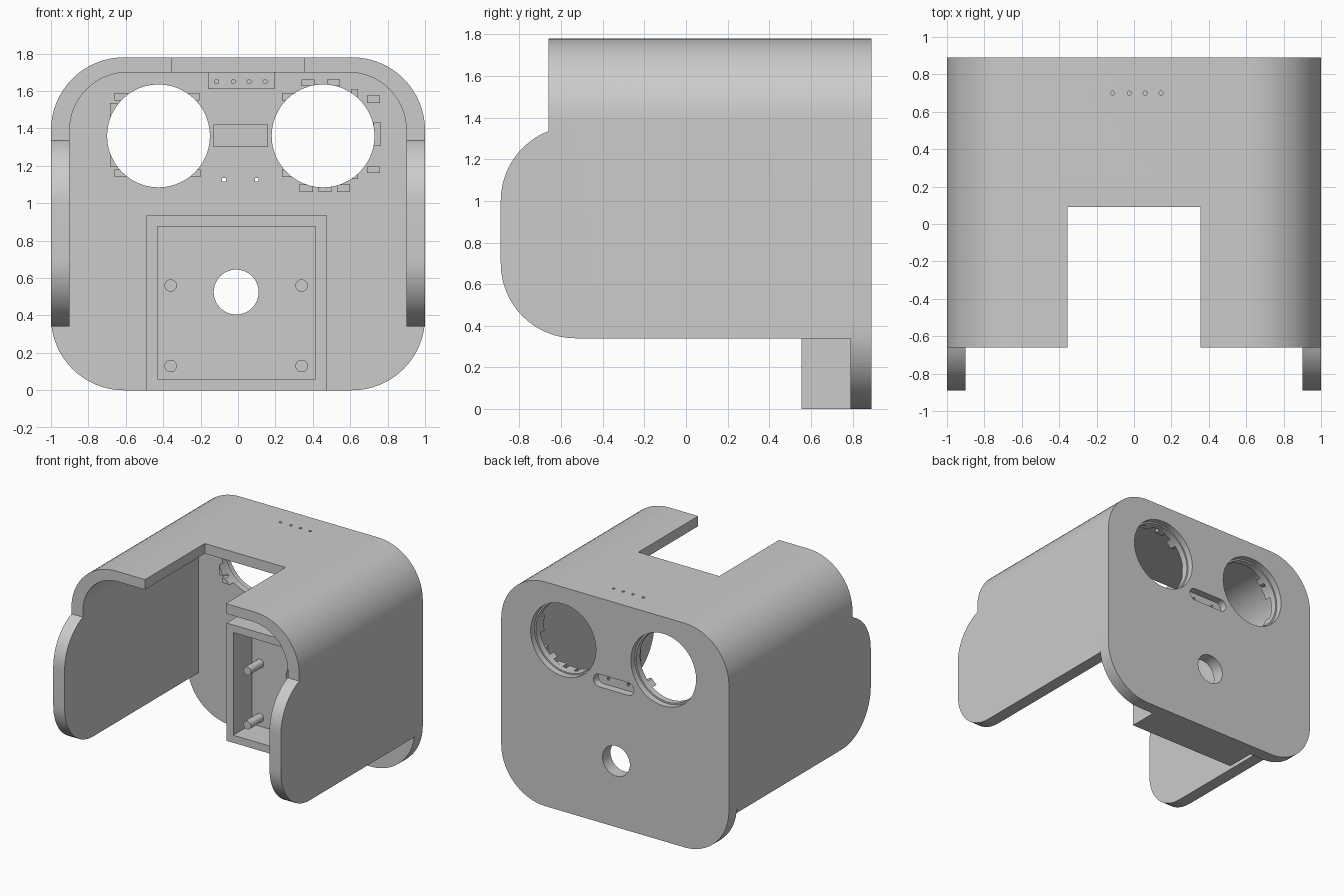
import bpy, bmesh
from math import sin, cos, pi, radians

cube = bpy.data.objects.get("Cube")
if cube:
    bpy.data.objects.remove(cube, do_unlink=True)

grey = bpy.data.materials.new("light_grey")
grey.use_nodes = True
colour = (0.6, 0.6, 0.6, 1)
grey.diffuse_color = colour
grey.node_tree.nodes["Principled BSDF"].inputs["Base Color"].default_value = colour

FRONT, BACK = 0.79, 0.89      # faces of the rear plate
PLACE = {"x": lambda u, v, t: (t, u, v),
         "y": lambda u, v, t: (u, t, v),
         "z": lambda u, v, t: (u, v, t)}


def arc(cu, cv, r, a0, a1, n=16):
    steps = [radians(a0 + (a1 - a0) * i / n) for i in range(n + 1)]
    return [(cu + r * cos(a), cv + r * sin(a)) for a in steps]


def circle(cu, cv, r, n=48):
    return arc(cu, cv, r, 0, 360, n)[:-1]


def rect(u0, u1, v0, v1):
    return [(u0, v0), (u1, v0), (u1, v1), (u0, v1)]


def prism(name, outlines, t0, t1, axis="y"):
    """Extrude one or more closed outlines along an axis."""
    bm = bmesh.new()
    for pts in outlines:
        face = bm.faces.new([bm.verts.new(PLACE[axis](u, v, t0)) for u, v in pts])
        ext = bmesh.ops.extrude_face_region(bm, geom=[face])
        shift = PLACE[axis](0, 0, t1 - t0)
        verts = [g for g in ext["geom"] if isinstance(g, bmesh.types.BMVert)]
        bmesh.ops.translate(bm, verts=verts, vec=shift)
    bmesh.ops.recalc_face_normals(bm, faces=bm.faces)
    mesh = bpy.data.meshes.new(name)
    bm.to_mesh(mesh)
    bm.free()
    mesh.materials.append(grey)
    ob = bpy.data.objects.new(name, mesh)
    bpy.context.collection.objects.link(ob)
    return ob


def carve(ob, cutter, operation="DIFFERENCE"):
    """Apply a boolean and discard the cutter."""
    bpy.context.view_layer.objects.active = ob
    mod = ob.modifiers.new("carve", "BOOLEAN")
    mod.operation, mod.solver, mod.object = operation, "EXACT", cutter
    bpy.ops.object.modifier_apply(modifier=mod.name)
    bpy.data.objects.remove(cutter, do_unlink=True)


LENSES = [(-0.425, 1.36), (0.455, 1.36)]


def lens_cutter(r, t0, t1):
    return prism("cutter", [circle(x, z, r) for x, z in LENSES], t0, t1)


# Rear plate with lens openings, centre hole and rear slot
R = 0.39
plate_outline = (arc(1 - R, 1.78 - R, R, 0, 90) + arc(R - 1, 1.78 - R, R, 90, 180)
                 + arc(R - 1, R, R, 180, 270) + arc(1 - R, R, R, 270, 360))
plate = prism("rear_plate", [plate_outline], FRONT, BACK)
carve(plate, lens_cutter(0.275, 0.7, 1))
carve(plate, lens_cutter(0.287, 0.84, 1))
carve(plate, prism("cutter", [circle(-0.01, 0.525, 0.12)], 0.7, 1))
slot = arc(0.14, 1.125, 0.05, -90, 90) + arc(-0.115, 1.125, 0.05, 90, 270)
carve(plate, prism("cutter", [slot], 0.83, 1))
carve(plate, prism("cutter", [rect(x - .01, x + .01, 1.115, 1.135)
                              for x in (-0.075, 0.1)], 0.7, 1))

# Arched shell: arch section crossed with the side silhouette
r = 0.31
arch = ([(1, 0.3)] + arc(1 - R, 1.78 - R, R, 0, 90) + arc(R - 1, 1.78 - R, R, 90, 180)
        + [(-1, 0.3), (-0.9, 0.3)] + arc(r - 0.9, 1.7 - r, r, 180, 90)
        + arc(0.9 - r, 1.7 - r, r, 90, 0) + [(0.9, 0.3)])
shell = prism("shell", [arch], -1, FRONT)
side = ([(FRONT + 0.1, 0.34), (FRONT + 0.1, 1.9), (-0.66, 1.9)]
        + arc(-0.53, 1.0, 0.36, 111.2, 180) + arc(-0.53, 0.7, 0.36, 180, 270))
carve(shell, prism("cutter", [side], -1.2, 1.2, "x"), "INTERSECT")
carve(shell, prism("cutter", [rect(-0.355, 0.355, -1, 0.09)], 1.5, 2, "z"))
PINS = (-0.115, -0.025, 0.06, 0.145)
carve(shell, prism("cutter", [circle(x, 0.7, 0.011, 16) for x in PINS], 1.6, 2, "z"))

# Open mounting box with four pegs
box = prism("mounting_box", [rect(-0.49, 0.475, 0, 0.935)], 0.555, FRONT)
carve(box, prism("cutter", [rect(-0.43, 0.415, 0.06, 0.875)], 0.4, 1))
pegs = prism("mounting_pegs", [circle(x, z, 0.033, 24) for x in (-0.36, 0.34)
                               for z in (0.13, 0.56)], 0.63, FRONT)

# Locating clips around the lens openings, as (x, z, width, height)
clips = [(0.375, 1.645, .07, .035), (0.51, 1.645, .07, .035), (0.625, 1.585, .035, .05),
         (0.725, 1.555, .07, .04), (0.745, 1.37, .04, .125), (0.725, 1.18, .07, .035),
         (0.625, 1.15, .035, .04), (0.565, 1.08, .07, .04), (0.465, 1.08, .07, .04),
         (0.365, 1.08, .07, .04), (0.27, 1.16, .07, .04), (0.27, 1.57, .07, .04),
         (-0.625, 1.57, .07, .04), (-0.24, 1.57, .07, .04), (-0.665, 1.365, .04, .34),
         (-0.625, 1.16, .07, .04), (-0.235, 1.16, .07, .04)]
clip_set = prism("lens_clips", [rect(x - w / 2, x + w / 2, z - h / 2, z + h / 2)
                                for x, z, w, h in clips], 0.74, FRONT)
carve(clip_set, lens_cutter(0.275, 0.6, 1))

# Small blocks between the lenses and under the roof
centre_block = prism("centre_block", [rect(-0.13, 0.16, 1.3, 1.42)], 0.75, FRONT)
pin_block = prism("pin_block", [rect(-0.16, 0.195, 1.61, 1.7)], 0.74, FRONT)
carve(pin_block, prism("cutter", [circle(x, 1.65, 0.011, 16) for x in PINS], 0.7, 0.78))

# Smooth the curved walls, keep the edges crisp
bpy.ops.object.select_all(action="DESELECT")
for ob in (plate, shell, box, pegs, clip_set, centre_block, pin_block):
    ob.select_set(True)
bpy.context.view_layer.objects.active = plate
bpy.ops.object.shade_smooth_by_angle(angle=pi / 6)
